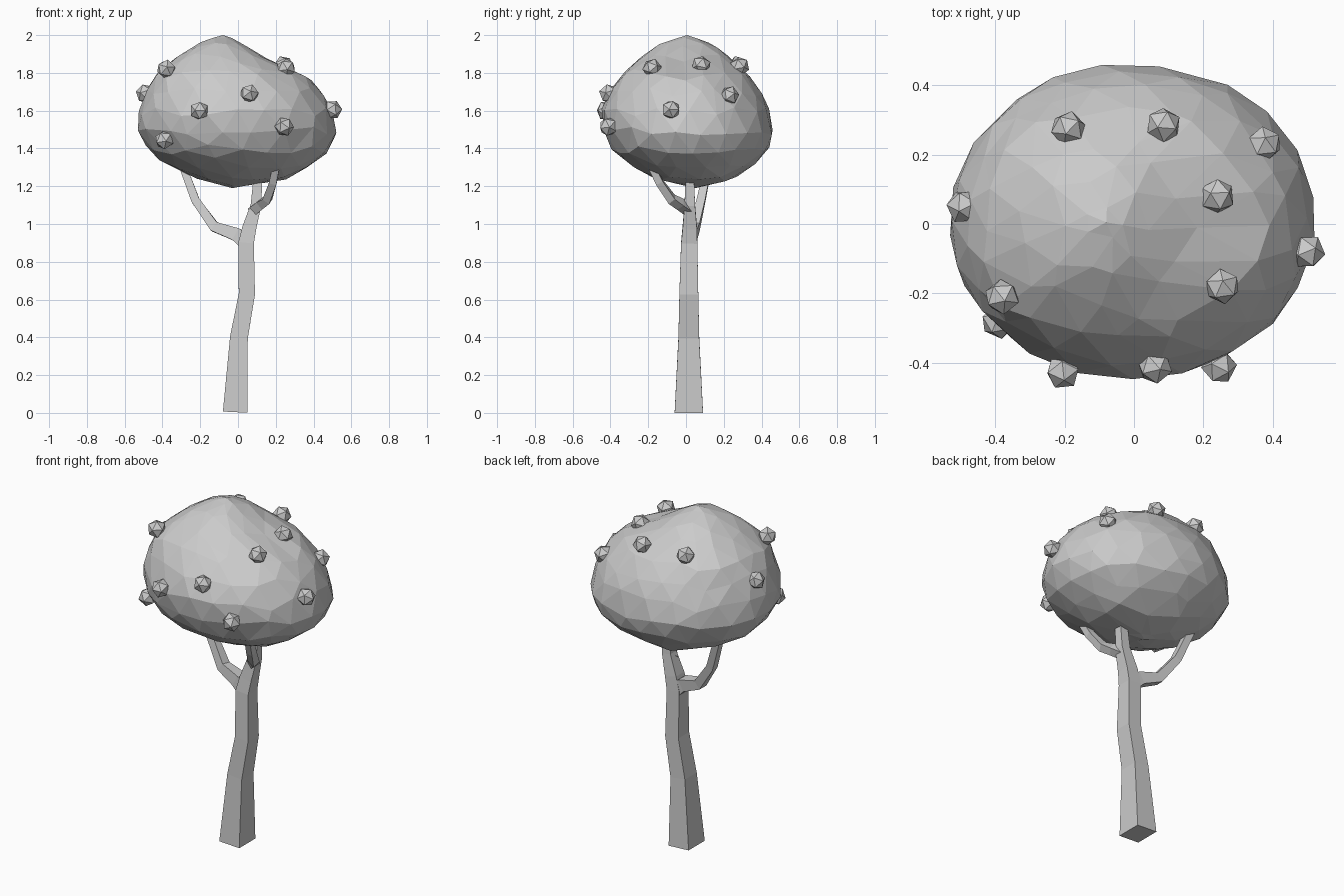
import bpy, bmesh, random
from mathutils import Vector

if "Cube" in bpy.data.objects:
    bpy.data.objects.remove(bpy.data.objects["Cube"])

random.seed(4)


def finish(bm, name):
    bmesh.ops.recalc_face_normals(bm, faces=bm.faces)
    me = bpy.data.meshes.new(name)
    bm.to_mesh(me)
    bm.free()
    ob = bpy.data.objects.new(name, me)
    bpy.context.collection.objects.link(ob)
    return ob


def limb(name, path):
    """Four-sided tapering tube; path rows are x, y, z, half width, half depth."""
    bm = bmesh.new()
    pts = [Vector(p[:3]) for p in path]
    rings = []
    for i, (c, p) in enumerate(zip(pts, path)):
        t = Vector()
        if i > 0:
            t += (c - pts[i - 1]).normalized()
        if i < len(pts) - 1:
            t += (pts[i + 1] - c).normalized()
        t.normalize()
        u = Vector((0, 1, 0)).cross(t).normalized()
        v = t.cross(u)
        rings.append([bm.verts.new(c + u * p[3] * a + v * p[4] * b)
                      for a, b in ((-1, -1), (1, -1), (1, 1), (-1, 1))])
    for r, s in zip(rings, rings[1:]):
        for k in range(4):
            j = (k + 1) % 4
            bm.faces.new((r[k], r[j], s[j], s[k]))
    bm.faces.new(rings[0][::-1])
    bm.faces.new(rings[-1])
    return finish(bm, name)


# Trunk and its two side branches
limb("trunk", [(-.015, .015, .004, .065, .075), (.005, .015, .4, .047, .055),
               (.047, .015, .63, .043, .05), (.043, .017, .9, .041, .043),
               (.06, .02, .98, .037, .038), (.095, .02, 1.1, .028, .028),
               (.11, .02, 1.3, .022, .02)])
limb("left_branch", [(.045, .02, .9, .04, .036), (-.01, .025, .945, .035, .034),
                     (-.125, .045, .985, .027, .027), (-.225, .08, 1.125, .022, .022),
                     (-.29, .115, 1.3, .02, .02)])
limb("right_branch", [(.08, .02, 1.07, .025, .025), (.125, -.03, 1.105, .024, .024),
                      (.155, -.075, 1.13, .022, .022), (.185, -.14, 1.22, .02, .02),
                      (.205, -.19, 1.32, .018, .018)])

# Canopy: outline extents per height (z, left x, right x, front y, back y)
OUTLINE = [(1.19, -.03, -.03, .05, .05), (1.24, -.22, .28, -.17, .28),
           (1.33, -.41, .42, -.33, .38), (1.40, -.48, .50, -.40, .44),
           (1.50, -.535, .53, -.44, .465), (1.60, -.525, .50, -.45, .445),
           (1.70, -.49, .45, -.41, .40), (1.78, -.45, .37, -.35, .34),
           (1.86, -.36, .18, -.27, .26), (1.95, -.23, .03, -.15, .15),
           (2.0, -.1, -.06, 0, .01)]


def extents(z):
    z = min(max(z, OUTLINE[0][0]), OUTLINE[-1][0])
    for a, b in zip(OUTLINE, OUTLINE[1:]):
        if z <= b[0]:
            f = (z - a[0]) / (b[0] - a[0])
            return [p + (q - p) * f for p, q in zip(a[1:], b[1:])]


bm = bmesh.new()
bmesh.ops.create_icosphere(bm, subdivisions=3, radius=1)
for v in bm.verts:
    n = v.co.normalized()
    if abs(n.z) < .98:
        n = (n + Vector([random.uniform(-.06, .06) for _ in range(3)])).normalized()
    z = 1.595 + .405 * n.z
    l, r, f, b = extents(z)
    p = 2.4 if z > 1.72 else 2.05
    d = (abs(n.x) ** p + abs(n.y) ** p) ** (1 / p) or 1
    v.co = ((l + r) / 2 + (r - l) / 2 * n.x / d,
            (f + b) / 2 + (b - f) / 2 * n.y / d, z)
finish(bm, "canopy")

# Small fruits, each pointing outward from the canopy
FRUITS = [(-.38, -.21, 1.82), (-.49, .05, 1.69), (-.205, -.425, 1.60),
          (.06, -.41, 1.69), (-.39, -.28, 1.445), (.245, -.41, 1.515),
          (.255, -.18, 1.825), (.24, .08, 1.84), (.5, -.08, 1.605),
          (.375, .23, 1.68), (.085, .285, 1.835), (-.19, .275, 1.84)]
for i, c in enumerate(FRUITS):
    bm = bmesh.new()
    bmesh.ops.create_icosphere(bm, subdivisions=1, radius=.052)
    q = (Vector(c) - Vector((0, 0, 1.58))).to_track_quat('Z', 'Y')
    bmesh.ops.transform(bm, matrix=q.to_matrix().to_4x4(), verts=bm.verts)
    finish(bm, f"fruit_{i + 1}").location = c
